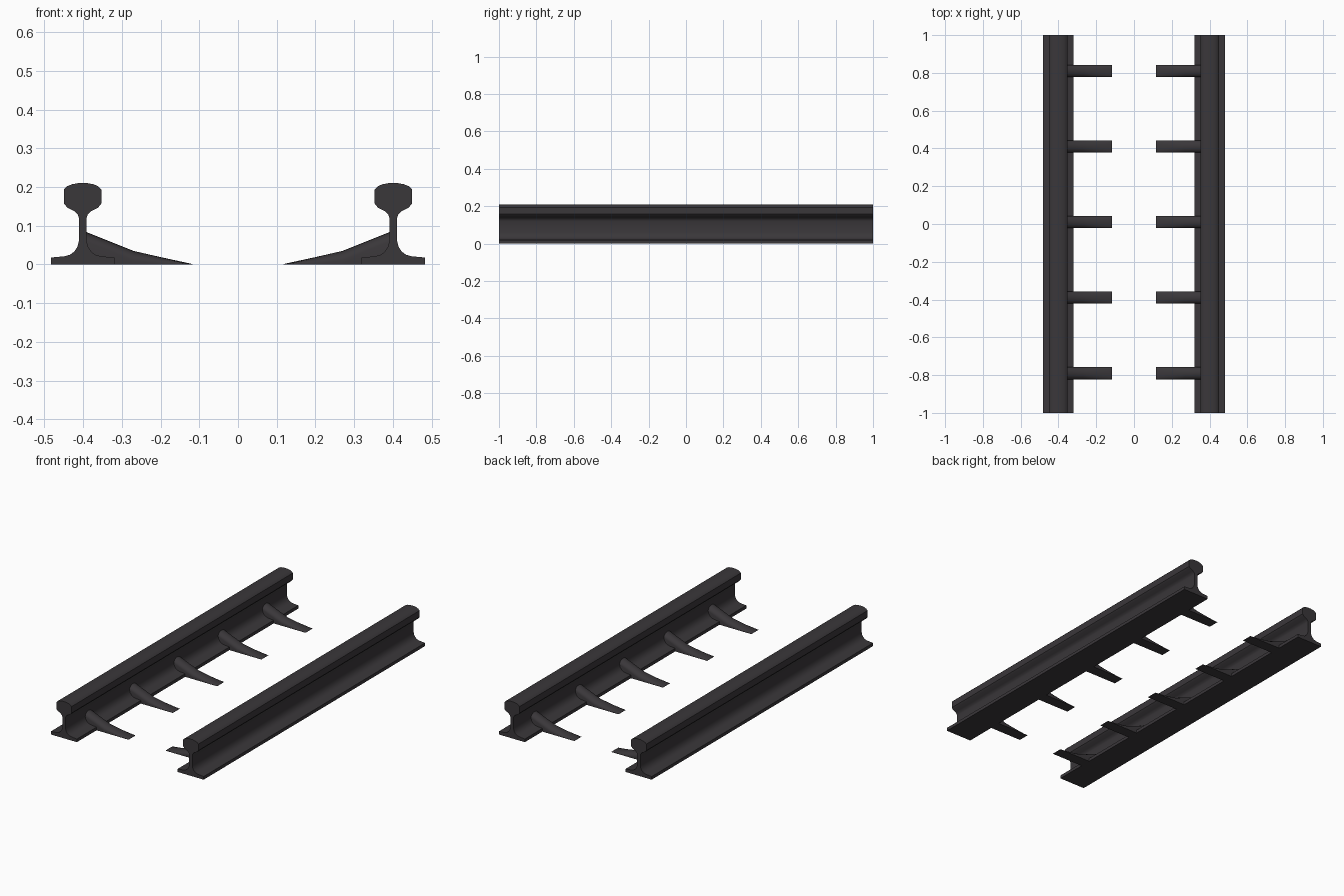
import bpy, bmesh, math

if "Cube" in bpy.data.objects:
    bpy.data.objects.remove(bpy.data.objects["Cube"])

steel = bpy.data.materials.new("dark_steel")
steel.diffuse_color = (0.042, 0.038, 0.042, 1)
steel.use_nodes = True
steel.node_tree.nodes["Principled BSDF"].inputs["Base Color"].default_value = steel.diffuse_color


def loft(name, rings):
    """Skin a list of equal-length closed rings, cap both ends, mirror across x."""
    bm = bmesh.new()
    loops = [[bm.verts.new(p) for p in ring] for ring in rings]
    n = len(loops[0])
    for a, b in zip(loops, loops[1:]):
        for i in range(n):
            j = (i + 1) % n
            bm.faces.new((a[i], a[j], b[j], b[i]))
    bm.faces.new(loops[0][::-1])
    bm.faces.new(loops[-1])
    bmesh.ops.recalc_face_normals(bm, faces=bm.faces[:])
    me = bpy.data.meshes.new(name)
    bm.to_mesh(me)
    bm.free()
    me.materials.append(steel)
    ob = bpy.data.objects.new(name, me)
    bpy.context.collection.objects.link(ob)
    bpy.ops.object.select_all(action='DESELECT')
    bpy.context.view_layer.objects.active = ob
    ob.select_set(True)
    bpy.ops.object.shade_smooth_by_angle(angle=math.radians(35))
    mod = ob.modifiers.new("mirror", 'MIRROR')
    mod.use_axis = (True, False, False)
    mod.use_mirror_merge = False
    return ob


# Rail: half profile (offset from rail centre, height), from foot to crown
RAIL_X = -0.401
half = [(0.082, 0), (0.082, 0.018), (0.048, 0.021), (0.033, 0.025),
        (0.022, 0.033), (0.014, 0.045), (0.010, 0.060), (0.010, 0.120),
        (0.013, 0.129), (0.022, 0.138), (0.040, 0.147), (0.048, 0.157),
        (0.048, 0.194), (0.040, 0.202), (0.028, 0.207), (0.012, 0.210)]
profile = half + [(-x, z) for x, z in reversed(half)]
loft("rail", [[(RAIL_X + x, y, z) for x, z in profile] for y in (-1, 1)])

# Clips: tapering tongues with rounded tops, running inward from the web
stations = [(-0.395, 0.085), (-0.33, 0.059), (-0.27, 0.035),
            (-0.20, 0.019), (-0.117, 0.001)]
HALF_WIDTH = 0.032


def clip_ring(x, h, yc):
    r = min(0.024, h * 0.7)
    ring = [(x, yc + HALF_WIDTH, 0)]
    for i in range(9):
        a = math.pi * i / 8
        ring.append((x, yc + HALF_WIDTH * math.cos(a), h - r + r * math.sin(a)))
    ring.append((x, yc - HALF_WIDTH, 0))
    return ring


for k in range(5):
    yc = -0.79 + 0.4 * k
    loft("rail_clip", [clip_ring(x, h, yc) for x, h in stations])
